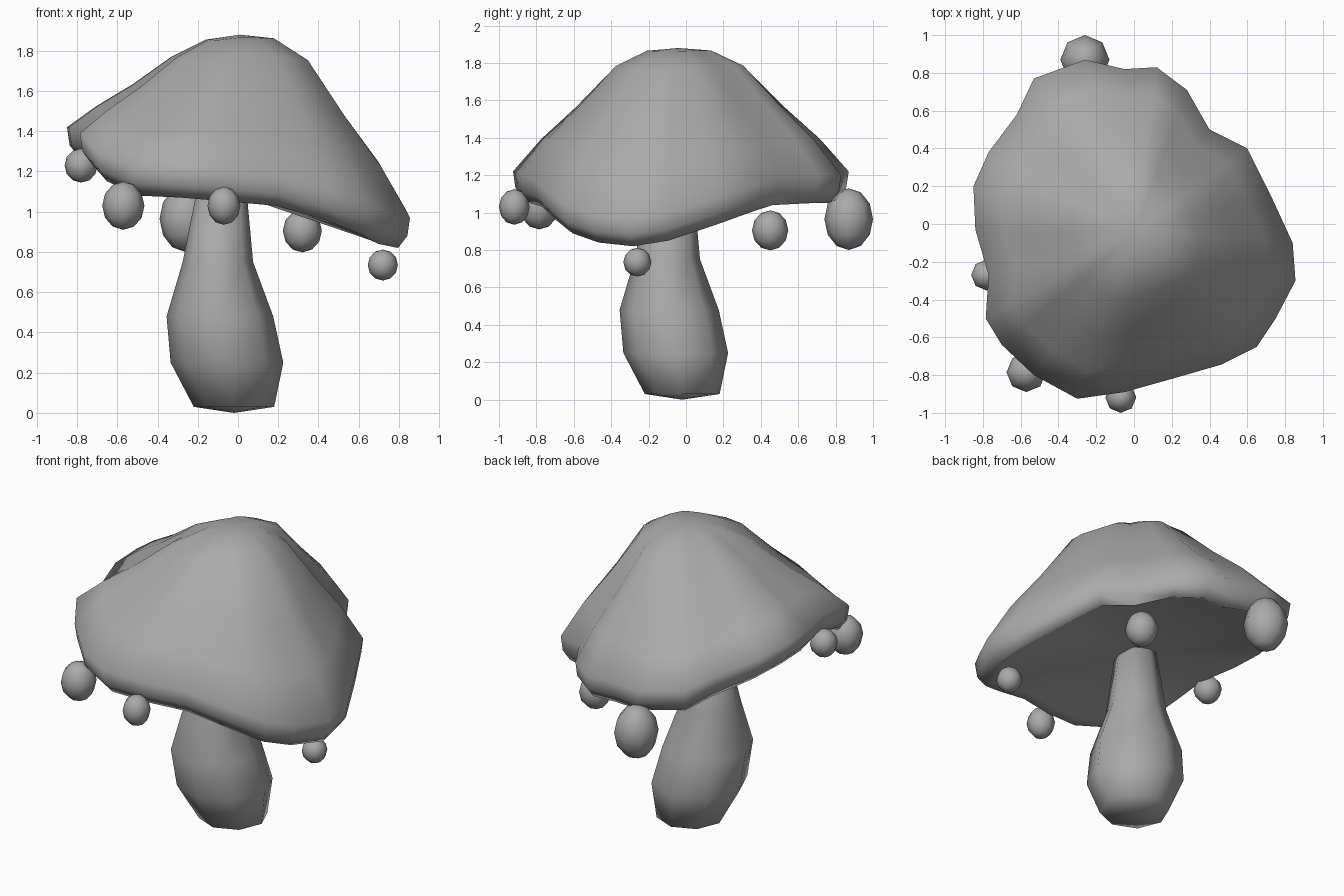
import bpy
import bmesh
import math
from mathutils import Vector

default_cube = bpy.data.objects.get("Cube")
if default_cube:
    bpy.data.objects.remove(default_cube, do_unlink=True)

# One plain grey for the whole model
grey = bpy.data.materials.new("plain_grey")
grey.use_nodes = True
colour = (0.4, 0.4, 0.4, 1)
grey.diffuse_color = colour
grey.node_tree.nodes["Principled BSDF"].inputs["Base Color"].default_value = colour


def finish(name, bm):
    """Turn a bmesh into a smooth-shaded object in the scene."""
    bmesh.ops.recalc_face_normals(bm, faces=bm.faces)
    mesh = bpy.data.meshes.new(name)
    bm.to_mesh(mesh)
    bm.free()
    mesh.materials.append(grey)
    obj = bpy.data.objects.new(name, mesh)
    bpy.context.collection.objects.link(obj)
    bpy.ops.object.select_all(action="DESELECT")
    obj.select_set(True)
    bpy.context.view_layer.objects.active = obj
    bpy.ops.object.shade_smooth_by_angle(angle=math.radians(80))
    return obj


def loft(name, rings, first_pole, last_pole):
    """Skin a stack of equal-length rings and close each end to a pole."""
    bm = bmesh.new()
    loops = [[bm.verts.new(point) for point in ring] for ring in rings]
    count = len(loops[0])
    for lower, upper in zip(loops, loops[1:]):
        for i in range(count):
            j = (i + 1) % count
            bm.faces.new((lower[i], lower[j], upper[j], upper[i]))
    for loop, pole in ((loops[0], first_pole), (loops[-1], last_pole)):
        tip = bm.verts.new(pole)
        for i in range(count):
            bm.faces.new((loop[i], loop[(i + 1) % count], tip))
    return finish(name, bm)


# Cap: uneven rim outline (x, y, height of the widest point)
rim = [
    (.855, -.3, .97), (.84, -.1, 1), (.72, .16, 1.08), (.6, .4, 1.16),
    (.4, .5, 1.19), (.28, .71, 1.2), (.12, .83, 1.2), (-.05, .82, 1.2),
    (-.26, .87, 1.22), (-.53, .77, 1.25), (-.62, .58, 1.3), (-.77, .38, 1.37),
    (-.85, .2, 1.42), (-.84, -.03, 1.42), (-.77, -.27, 1.4), (-.785, -.5, 1.39),
    (-.7, -.64, 1.3), (-.53, -.8, 1.23), (-.3, -.925, 1.22), (-.05, -.89, 1.2),
    (.2, -.82, 1.18), (.46, -.745, 1.11), (.65, -.65, 1.04), (.75, -.5, .99),
]
crown = Vector((.01, -.04, 1.88))


def cap_ring(spread, rise=0, sag=0, drop=0):
    """Rim outline shrunk towards the crown, raised or lowered; sag dips its right side."""
    ring = []
    for x, y, z in rim:
        point = crown.lerp(Vector((x, y, z)), spread)
        lift = rise - sag * max(0, -x)
        point.z = z + (crown.z - z) * lift - drop
        ring.append(point)
    return ring


# Outer skin, rolled lip, then the shallow underside
cap_rings = [
    cap_ring(.2, rise=.98, sag=.04),
    cap_ring(.4, rise=.86, sag=.12),
    cap_ring(.62, rise=.55, sag=.1),
    cap_ring(.83, rise=.28, sag=.06),
    cap_ring(1),
    cap_ring(.985, drop=.09),
    cap_ring(.93, drop=.15),
    cap_ring(.87, drop=.13),
]
loft("cap", cap_rings, crown, (-.08, -.08, 1.11))

# Stem: bulbous and leaning slightly (height, centre on both axes, radius)
stem_profile = [
    (.03, -.02, .2), (.25, -.055, .28), (.48, -.09, .265),
    (.75, -.1, .175), (1.13, -.08, .12),
]
SIDES = 8
stem_rings = []
for height, centre, radius in stem_profile:
    ring = []
    for i in range(SIDES):
        angle = math.tau * i / SIDES
        ring.append((centre + radius * math.cos(angle),
                     centre + radius * math.sin(angle), height))
    stem_rings.append(ring)
loft("stem", stem_rings, (-.02, -.02, 0), (-.08, -.08, 1.16))

# Beads hanging around the rim (position, radius across, radius in height)
beads = {
    "back_bead": ((-.26, .87, .965), .13, .165),
    "front_right_bead": ((-.57, -.785, 1.03), .105, .12),
    "front_bead": ((-.07, -.918, 1.03), .082, .095),
    "back_left_bead": ((.32, .45, .905), .097, .107),
    "left_bead": ((.72, -.26, .735), .075, .077),
    "right_bead": ((-.78, -.27, 1.23), .082, .085),
}
for name, (place, across, height) in beads.items():
    bm = bmesh.new()
    bmesh.ops.create_uvsphere(bm, u_segments=8, v_segments=6, radius=1)
    bmesh.ops.scale(bm, vec=(across, across, height), verts=bm.verts)
    bmesh.ops.translate(bm, vec=place, verts=bm.verts)
    finish(name, bm)
